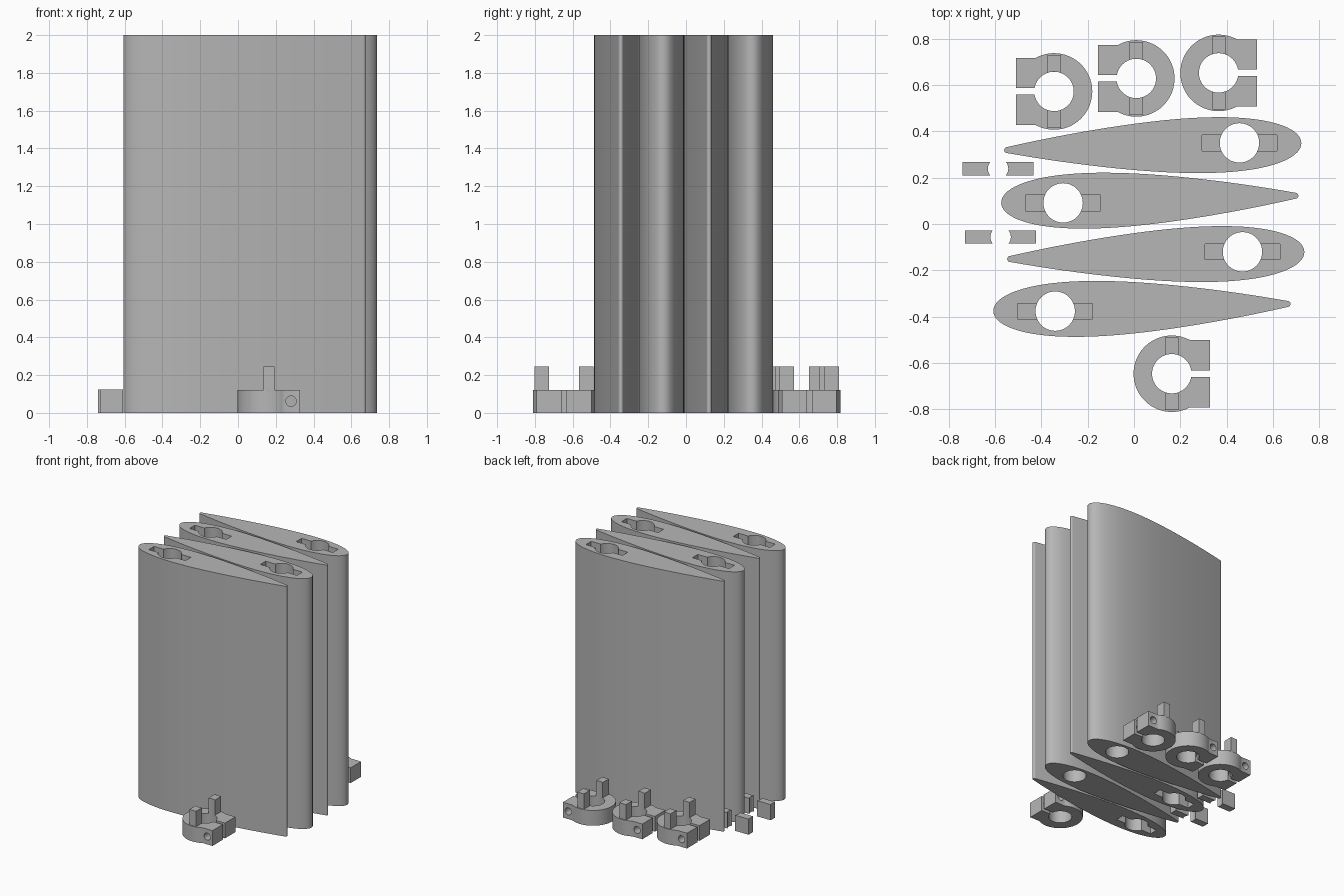
import bpy, bmesh, math
from mathutils import Matrix

if "Cube" in bpy.data.objects:
    bpy.data.objects.remove(bpy.data.objects["Cube"])

grey = bpy.data.materials.new("plain_grey")
grey.diffuse_color = (0.47, 0.47, 0.47, 1)
grey.use_nodes = True
grey.node_tree.nodes["Principled BSDF"].inputs["Base Color"].default_value = grey.diffuse_color

BORE, RING, CLAMP_H, SLOT_D = 0.085, 0.165, 0.122, 0.125


def prism(name, pts, z0, z1, matrix=Matrix()):
    """Extrude a 2D outline from z0 to z1."""
    bm = bmesh.new()
    face = bm.faces.new([bm.verts.new((x, y, z0)) for x, y in pts])
    ext = bmesh.ops.extrude_face_region(bm, geom=[face])
    top = [v for v in ext["geom"] if isinstance(v, bmesh.types.BMVert)]
    bmesh.ops.translate(bm, verts=top, vec=(0, 0, z1 - z0))
    bm.transform(matrix)
    bmesh.ops.recalc_face_normals(bm, faces=bm.faces)
    mesh = bpy.data.meshes.new(name)
    bm.to_mesh(mesh)
    bm.free()
    mesh.materials.append(grey)
    ob = bpy.data.objects.new(name, mesh)
    bpy.context.collection.objects.link(ob)
    return ob


def arc(cx, cy, r, a0, a1, n):
    return [(cx + r * math.cos(a0 + (a1 - a0) * i / n),
             cy + r * math.sin(a0 + (a1 - a0) * i / n)) for i in range(n + 1)]


def circle(cx, cy, r, n=48):
    return arc(cx, cy, r, 0, 2 * math.pi, n)[:-1]


def rect(x0, x1, y0, y1):
    return [(x0, y0), (x1, y0), (x1, y1), (x0, y1)]


def cut(ob, cutters):
    """Subtract the cutters, bake the result and remove them."""
    for c in cutters:
        m = ob.modifiers.new("cut", 'BOOLEAN')
        m.operation, m.solver, m.object = 'DIFFERENCE', 'EXACT', c
    dg = bpy.context.evaluated_depsgraph_get()
    mesh = bpy.data.meshes.new_from_object(ob.evaluated_get(dg))
    ob.modifiers.clear()
    ob.data = mesh
    for c in cutters:
        bpy.data.objects.remove(c)


def smooth(ob):
    bpy.ops.object.select_all(action='DESELECT')
    ob.select_set(True)
    bpy.context.view_layer.objects.active = ob
    bpy.ops.object.shade_smooth_by_angle(angle=math.radians(30))


def place(x, y, turned):
    return Matrix.Translation((x, y, 0)) @ Matrix.Rotation(math.pi if turned else 0, 4, 'Z')


def half_thickness(u, t=0.182):
    return 5 * t * (0.2969 * math.sqrt(u) - 0.126 * u - 0.3516 * u**2
                    + 0.2843 * u**3 - 0.1015 * u**4)


# Wing section outline, origin at the bore, nose towards -x, rounded tail
CHORD, NOSE, END, N = 1.32, -0.267, 0.962, 36
us = [END * (1 - math.cos(math.pi / 2 * i / N)) for i in range(N + 1)]
upper = [(u * CHORD, half_thickness(u) * CHORD) for u in us]
tail_x, tail_r = upper[-1]
tail = arc(tail_x, 0, tail_r, math.pi / 2, -math.pi / 2, 8)[1:-1]
outline = upper + tail + [(x, -y) for x, y in reversed(upper[1:])]
tilt = math.radians(1.4)
outline = [(NOSE + x * math.cos(tilt) - y * math.sin(tilt),
            0.0 + x * math.sin(tilt) + y * math.cos(tilt)) for x, y in outline]

# Four wing sections, alternately turned, with a bore and end slots
for i, (x, y, turned) in enumerate([(-0.340, -0.376, False), (0.468, -0.120, True),
                                    (-0.306, 0.091, False), (0.455, 0.350, True)]):
    m = place(x, y, turned)
    wing = prism(f"wing_section_{i + 1}", outline, 0, 2, m)
    slot = rect(-0.162, 0.162, -0.034, 0.034)
    cut(wing, [prism("bore_cutter", circle(0, 0, BORE), -0.1, 2.1, m),
               prism("top_slot_cutter", slot, 2 - SLOT_D, 2.2, m),
               prism("bottom_slot_cutter", slot, -0.2, SLOT_D, m)])
    smooth(wing)

# Split clamp collar outline: ring with two ears towards +x
EAR_Y, EAR_X, GAP = 0.145, 0.165, 0.014
a = math.asin(EAR_Y / RING)
b = math.asin(GAP / BORE)
collar_outline = (arc(0, 0, RING, a, 2 * math.pi - a, 56)
                  + [(EAR_X, -EAR_Y), (EAR_X, -GAP)]
                  + arc(0, 0, BORE, 2 * math.pi - b, b, 48)
                  + [(EAR_X, GAP), (EAR_X, EAR_Y)])

# Peg outline: rectangle whose inner end follows the bore
p = math.acos(0.029 / BORE)
peg_outline = arc(0, 0, BORE, p, math.pi - p, 8) + [(-0.029, 0.157), (0.029, 0.157)]

for i, (x, y, turned) in enumerate([(0.163, -0.646, False), (-0.345, 0.572, True),
                                    (0.010, 0.628, True), (0.365, 0.652, False)]):
    m = place(x, y, turned)
    collar = prism(f"clamp_collar_{i + 1}", collar_outline, 0, CLAMP_H, m)
    # bolt hole through both ears
    bolt = (m @ Matrix.Translation((0.118, 0, 0.062))
            @ Matrix.Rotation(math.pi / 2, 4, 'X'))
    cut(collar, [prism("bolt_cutter", circle(0, 0, 0.028, 24), -0.3, 0.3, bolt)])
    smooth(collar)
    for side, flip in (("back", False), ("front", True)):
        peg = prism(f"collar_peg_{i + 1}_{side}", peg_outline, CLAMP_H, 0.245,
                    place(x, y, flip))
        smooth(peg)

# Loose slot plugs with one hollow end
h = math.asin(0.029 / 0.045)
hollow = arc(0.045 * math.cos(h), 0, 0.045, math.pi + h, math.pi - h, 8)
plug_outline = [(-0.12, 0.029), (-0.12, -0.029)] + hollow
for i, (x, y, turned) in enumerate([(-0.620, 0.239, False), (-0.553, 0.239, True),
                                    (-0.609, -0.056, False), (-0.542, -0.056, True)]):
    smooth(prism(f"slot_plug_{i + 1}", plug_outline, 0, 0.125, place(x, y, turned)))
